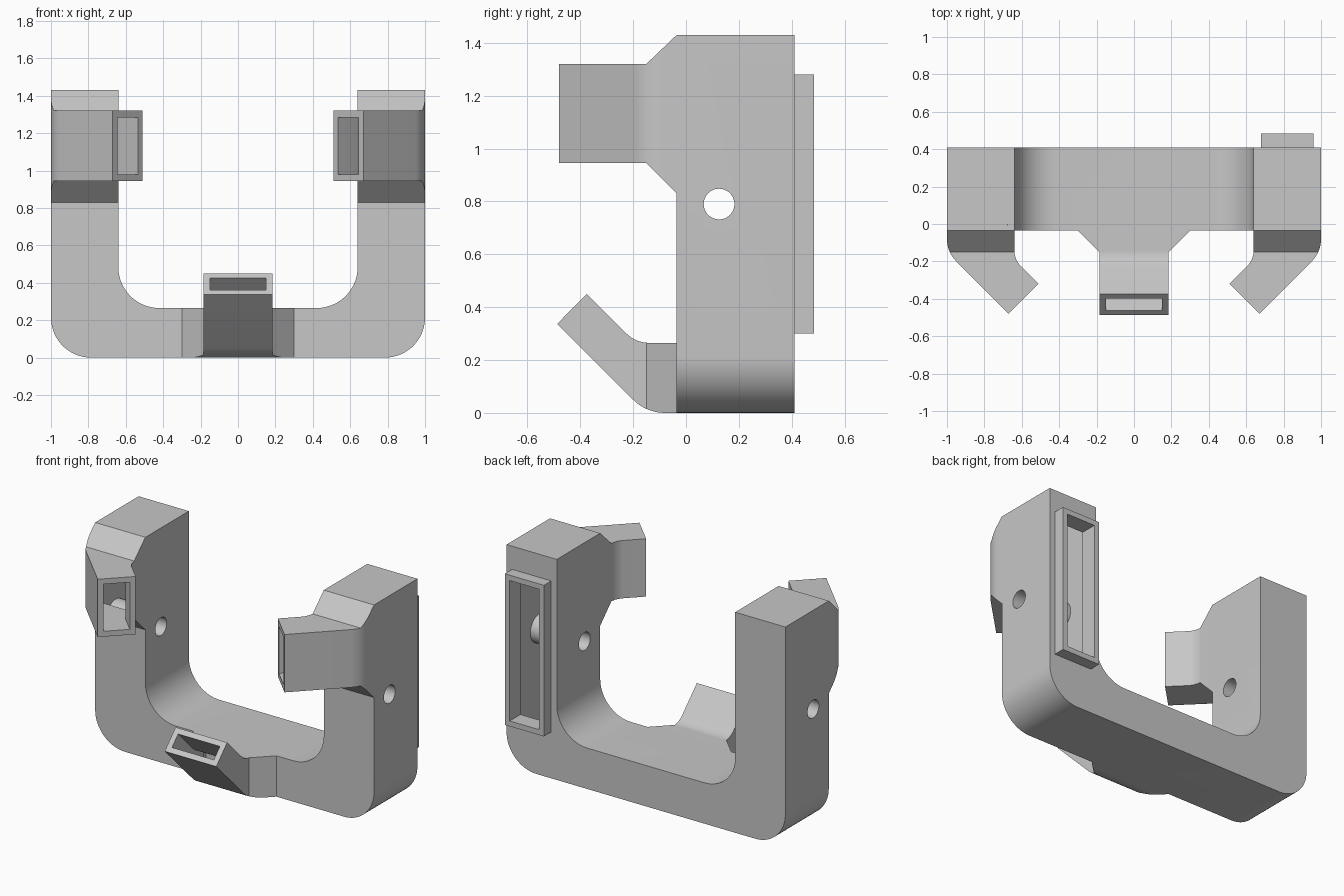
import bpy, bmesh, math
from mathutils import Vector

cube = bpy.data.objects.get("Cube")
if cube:
    bpy.data.objects.remove(cube, do_unlink=True)

WALL = 0.035
FRONT, BACK, HEIGHT = -0.035, 0.41, 1.43

grey = bpy.data.materials.new("plain grey")
grey.use_nodes = True
grey.diffuse_color = (0.57, 0.57, 0.57, 1)
grey.node_tree.nodes["Principled BSDF"].inputs["Base Color"].default_value = grey.diffuse_color


def cross(a, b):
    return a.x * b.y - a.y * b.x


def outline(points, offsets, radii):
    """Move each edge of a counter-clockwise polygon inward, then round chosen corners."""
    pts = [Vector(p) for p in points]
    n = len(pts)
    dirs = [(pts[(i + 1) % n] - pts[i]).normalized() for i in range(n)]
    base = [pts[i] + Vector((-dirs[i].y, dirs[i].x)) * offsets[i] for i in range(n)]
    result = []
    for i in range(n):
        u, v = dirs[i - 1], dirs[i]
        corner = base[i - 1] + u * (cross(base[i] - base[i - 1], v) / cross(u, v))
        if i not in radii:
            result.append(corner)
            continue
        side = 1 if cross(u, v) > 0 else -1
        r = radii[i] - side * offsets[i]
        turn = u.angle(v)
        start = corner - u * r * math.tan(turn / 2)
        normal = Vector((-u.y, u.x)) * side
        steps = max(6, round(turn / math.radians(6)))
        for k in range(steps + 1):
            a = turn * k / steps
            result.append(start + u * r * math.sin(a) + normal * r * (1 - math.cos(a)))
    return result


def prism(name, points, axis, lo, hi, flip=1):
    """Extrude a 2D outline along an axis; flip = -1 mirrors it across x."""
    bm = bmesh.new()
    rings = []
    for level in (lo, hi):
        ring = []
        for p in points:
            co = [p[0], p[1]]
            co.insert("xyz".index(axis), level)
            ring.append(bm.verts.new((co[0] * flip, co[1], co[2])))
        rings.append(ring)
    bottom, top = rings
    bm.faces.new(bottom)
    bm.faces.new(top)
    for i in range(len(bottom)):
        bm.faces.new((bottom[i - 1], bottom[i], top[i], top[i - 1]))
    bmesh.ops.recalc_face_normals(bm, faces=bm.faces)
    mesh = bpy.data.meshes.new(name)
    bm.to_mesh(mesh)
    bm.free()
    mesh.materials.append(grey)
    obj = bpy.data.objects.new(name, mesh)
    bpy.context.collection.objects.link(obj)
    return obj


def box(name, x, y, z):
    return prism(name, [(x[0], y[0]), (x[1], y[0]), (x[1], y[1]), (x[0], y[1])], "z", *z)


def rod(name, radius, x):
    ring = [(0.125 + radius * math.cos(math.tau * k / 48),
             0.79 + radius * math.sin(math.tau * k / 48)) for k in range(48)]
    return prism(name, ring, "x", *x)


def combine(target, other, operation):
    mod = target.modifiers.new("combine", "BOOLEAN")
    mod.operation, mod.solver, mod.object = operation, "EXACT", other
    bpy.context.view_layer.objects.active = target
    bpy.ops.object.modifier_apply(modifier=mod.name)
    bpy.data.objects.remove(other, do_unlink=True)


# Nozzle outlines: one bends by 45 degrees, the other tapers from the frame
ROOT, NECK, FAR = 0.05, -0.15, -0.6
ARM_BEND = [(-1, ROOT), (-1, NECK), (-0.67, -0.48), (-0.51, -0.32), (-0.64, -0.19), (-0.64, ROOT)]
ARM_TAPER = [(ROOT, HEIGHT), (FRONT, HEIGHT), (NECK, 1.32), (FAR, 1.32),
             (FAR, 0.945), (NECK, 0.945), (FRONT, 0.83), (ROOT, 0.83)]
LOW_BEND = [(ROOT, 0.265), (-0.19, 0.265), (-0.375, 0.45), (-0.487, 0.337), (NECK, 0), (ROOT, 0)]
LOW_TAPER = [(-0.3, ROOT), (-0.3, FRONT), (-0.185, NECK), (-0.185, FAR),
             (0.185, FAR), (0.185, NECK), (0.3, FRONT), (0.3, ROOT)]


def nozzle(name, bend, taper, axes, radii, t, flip=1):
    mouth = -0.05 if t else 0
    bent = outline(bend, [t, t, mouth, t, t, 0], {1: radii[0], 4: radii[1]})
    tapered = outline(taper, [t, t, t, 0, t, t, t, 0], {})
    obj = prism(name, bent, axes[0], -1.5, 2, flip)
    combine(obj, prism("taper", tapered, axes[1], -1.5, 2, flip), "INTERSECT")
    return obj


def duct(name, t):
    """The U frame with its three nozzles, inset by t."""
    frame = [(-1, HEIGHT), (-1, 0), (1, 0), (1, HEIGHT),
             (0.64, HEIGHT), (0.64, 0.265), (-0.64, 0.265), (-0.64, HEIGHT)]
    shape = outline(frame, [t] * 8, {1: 0.215, 2: 0.215, 5: 0.22, 6: 0.22})
    obj = prism(name, shape, "y", FRONT + t, BACK - t)
    for flip in (1, -1):
        combine(obj, nozzle("arm_nozzle", ARM_BEND, ARM_TAPER, "zx", (0.17, 0.12), t, flip), "UNION")
    combine(obj, nozzle("lower_nozzle", LOW_BEND, LOW_TAPER, "xz", (0.12, 0.17), t), "UNION")
    return obj


# Outer shell with the inlet collar on the back of the left arm
shell = duct("duct_frame", 0)
combine(shell, box("inlet_collar", (0.68, 0.96), (0.39, 0.485), (0.30, 1.28)), "UNION")

# Hollow inside and inlet opening
combine(shell, duct("cavity", WALL), "DIFFERENCE")
combine(shell, box("inlet_opening", (0.715, 0.925), (0.3, 0.6), (0.335, 1.245)), "DIFFERENCE")

# Screw tubes across both arms
for span in ((-0.99, -0.65), (0.65, 0.99)):
    combine(shell, rod("screw_tube", 0.092, span), "UNION")
combine(shell, rod("screw_hole", 0.058, (-1.2, 1.2)), "DIFFERENCE")

# Smooth the rounded corners, keep the edges sharp
bpy.ops.object.select_all(action="DESELECT")
shell.select_set(True)
bpy.context.view_layer.objects.active = shell
bpy.ops.object.shade_smooth_by_angle(angle=math.radians(25))
